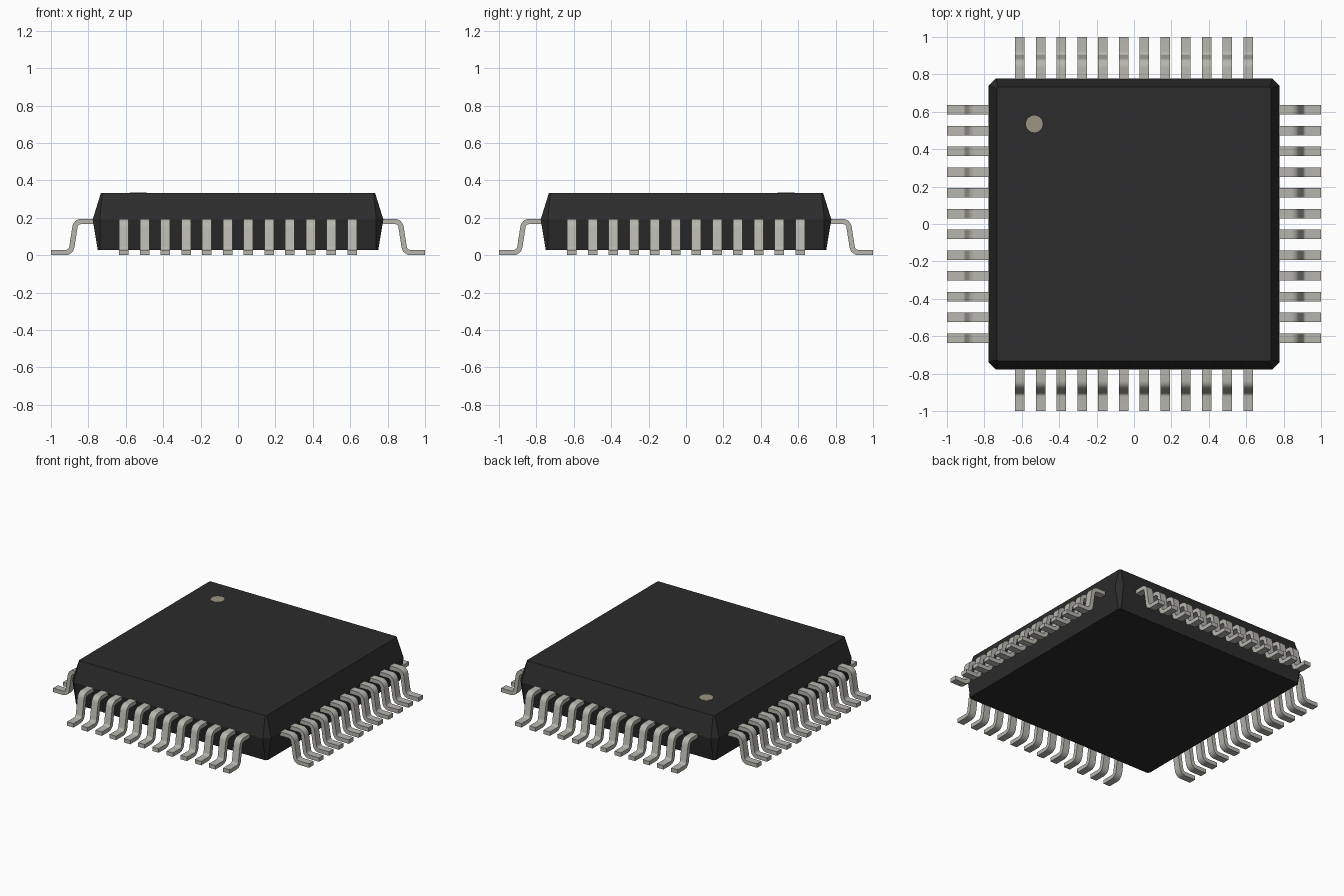
import bpy, bmesh
from math import sin, cos, pi, atan2
from mathutils import Matrix, Vector

if "Cube" in bpy.data.objects:
    bpy.data.objects.remove(bpy.data.objects["Cube"])


def material(name, rgb):
    m = bpy.data.materials.new(name)
    m.diffuse_color = (*rgb, 1)
    m.use_nodes = True
    m.node_tree.nodes["Principled BSDF"].inputs["Base Color"].default_value = m.diffuse_color
    return m


def finish(bm, name, mat):
    bmesh.ops.recalc_face_normals(bm, faces=bm.faces)
    me = bpy.data.meshes.new(name)
    bm.to_mesh(me)
    bm.free()
    ob = bpy.data.objects.new(name, me)
    bpy.context.collection.objects.link(ob)
    me.materials.append(mat)
    return ob


black = material("black_resin", (0.025, 0.025, 0.025))
tin = material("tin", (0.47, 0.465, 0.42))
tan = material("marker_tan", (0.33, 0.30, 0.22))


# Body: chamfered square rings (half width, corner chamfer, z) joined together
bm = bmesh.new()
rings = []
for h, c, z in ((0.75, 0.012, 0.027), (0.777, 0.038, 0.191), (0.733, 0.008, 0.332)):
    ring = []
    for q in range(4):
        for p in ((h, -h + c), (h, h - c)):
            ring.append(bm.verts.new(Matrix.Rotation(q * pi / 2, 3, 'Z') @ Vector((*p, z))))
    rings.append(ring)
for a, b in zip(rings, rings[1:]):
    for i in range(8):
        j = (i + 1) % 8
        bm.faces.new((a[i], a[j], b[j], b[i]))
bm.faces.new(rings[0])
bm.faces.new(rings[-1])
finish(bm, "body", black)


# Pin one marker: thin disc on the top face
bm = bmesh.new()
bmesh.ops.create_cone(bm, cap_ends=True, segments=32, radius1=0.045, radius2=0.045,
                      depth=0.006, matrix=Matrix.Translation((-0.533, 0.535, 0.331)))
finish(bm, "pin_one_marker", tan)


# Gull-wing profile: centre line with rounded bends, offset to both sides
T, R, STEPS = 0.014, 0.034, 6
Z_TOP, Z_FOOT = 0.180, T
top_bend, foot_bend = Vector((0.867, Z_TOP)), Vector((0.893, Z_FOOT))
slope = (foot_bend - top_bend).normalized()
turn = atan2(-slope.y, slope.x)
cut = R * (sin(turn / 2) / cos(turn / 2))
top_c = Vector((top_bend.x - cut, Z_TOP - R))
foot_c = Vector((foot_bend.x + cut, Z_FOOT + R))


def side(off):
    pts = [Vector((0.74, Z_TOP + off))]
    for i in range(STEPS + 1):
        a = turn * i / STEPS
        pts.append(top_c + (R + off) * Vector((sin(a), cos(a))))
    for i in range(STEPS + 1):
        a = turn * (1 - i / STEPS)
        pts.append(foot_c - (R - off) * Vector((sin(a), cos(a))))
    return pts + [Vector((1.0, Z_FOOT + off))]


upper, lower = side(T), side(-T)
PITCH, HALF_W, COUNT = 0.1109, 0.025, 12


# Leads: each row is extruded from the profile, then turned to the four sides
for q, name in enumerate(("right", "back", "left", "front")):
    bm = bmesh.new()
    rot = Matrix.Rotation(q * pi / 2, 3, 'Z')
    for k in range(COUNT):
        y = (k - (COUNT - 1) / 2) * PITCH
        rows = [[bm.verts.new(rot @ Vector((p.x, y + s * HALF_W, p.y))) for p in line]
                for line, s in ((upper, -1), (upper, 1), (lower, 1), (lower, -1))]
        for r in range(4):
            a, b = rows[r], rows[(r + 1) % 4]
            for i in range(len(a) - 1):
                bm.faces.new((a[i], a[i + 1], b[i + 1], b[i]))
        for end in (0, -1):
            bm.faces.new([row[end] for row in rows])
    ob = finish(bm, name + "_leads", tin)
    bpy.ops.object.select_all(action='DESELECT')
    ob.select_set(True)
    bpy.context.view_layer.objects.active = ob
    bpy.ops.object.shade_smooth_by_angle(angle=pi / 6)
